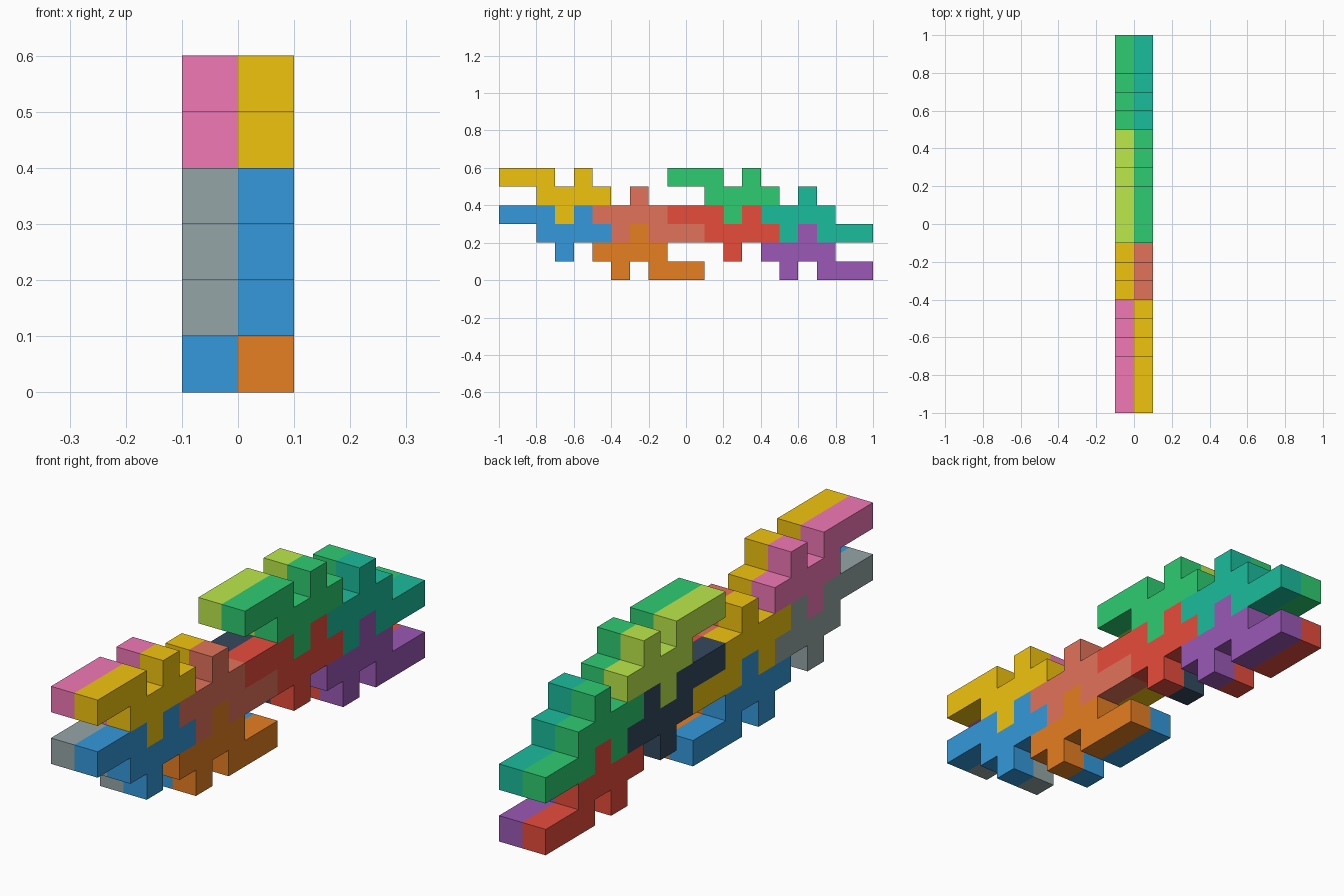
import bpy, bmesh

if "Cube" in bpy.data.objects:
    bpy.data.objects.remove(bpy.data.objects["Cube"])

U = 0.1  # one grid cell

# Stepped tile outline in cells (y, z)
TILE = [(3, 0), (4, 0), (4, 1), (6, 1), (6, 2), (5, 2), (5, 3), (4, 3),
        (4, 2), (3, 2), (3, 3), (0, 3), (0, 2), (2, 2), (2, 1), (3, 1)]

COLORS = {
    "yellow": "F1C40F", "blue": "3498DB", "green": "2ECC71", "red": "E74C3C",
    "teal": "1ABC9C", "terracotta": "E2725B", "orange": "E67E22",
    "purple": "9B59B6", "pink": "F178B6", "grey": "95A5A6",
    "slate": "34495E", "lime": "BCE84B",
}


def linear(c):
    return c / 12.92 if c <= 0.04045 else ((c + 0.055) / 1.055) ** 2.4


def material(name):
    mat = bpy.data.materials.get(name)
    if mat is None:
        mat = bpy.data.materials.new(name)
        h = COLORS[name]
        rgb = [linear(int(h[i:i + 2], 16) / 255) for i in (0, 2, 4)]
        mat.diffuse_color = (*rgb, 1)
        mat.use_nodes = True
        mat.node_tree.nodes["Principled BSDF"].inputs["Base Color"].default_value = mat.diffuse_color
    return mat


def tile(name, color, x, y, z, turned):
    # Extrude the outline one cell along x; turned tiles are rotated half a turn
    outline = [(6 - a, 3 - b) for a, b in TILE] if turned else TILE
    bm = bmesh.new()
    face = bm.faces.new([bm.verts.new((x * U, (y + a) * U, (z + b) * U))
                         for a, b in outline])
    ext = bmesh.ops.extrude_face_region(bm, geom=[face], use_keep_orig=True)
    verts = [g for g in ext["geom"] if isinstance(g, bmesh.types.BMVert)]
    bmesh.ops.translate(bm, verts=verts, vec=(U, 0, 0))
    bmesh.ops.recalc_face_normals(bm, faces=bm.faces)
    mesh = bpy.data.meshes.new(name)
    bm.to_mesh(mesh)
    bm.free()
    mesh.materials.append(material(color))
    bpy.context.collection.objects.link(bpy.data.objects.new(name, mesh))


# place, y, z, half turn, right layer colour, left layer colour
LAYOUT = [
    ("front_upper", -10, 3, False, "yellow", "pink"),
    ("front_lower", -10, 1, False, "blue", "grey"),
    ("middle_front", -5, 2, True, "terracotta", "yellow"),
    ("middle_bottom", -5, 0, True, "orange", "blue"),
    ("middle_top", -1, 3, False, "green", "lime"),
    ("middle_back", -1, 1, False, "red", "slate"),
    ("back_upper", 4, 2, True, "teal", "green"),
    ("back_lower", 4, 0, True, "purple", "red"),
]

for place, y, z, turned, right, left in LAYOUT:
    tile(f"right_{place}_tile", right, 0, y, z, turned)
    tile(f"left_{place}_tile", left, -1, y, z, turned)
